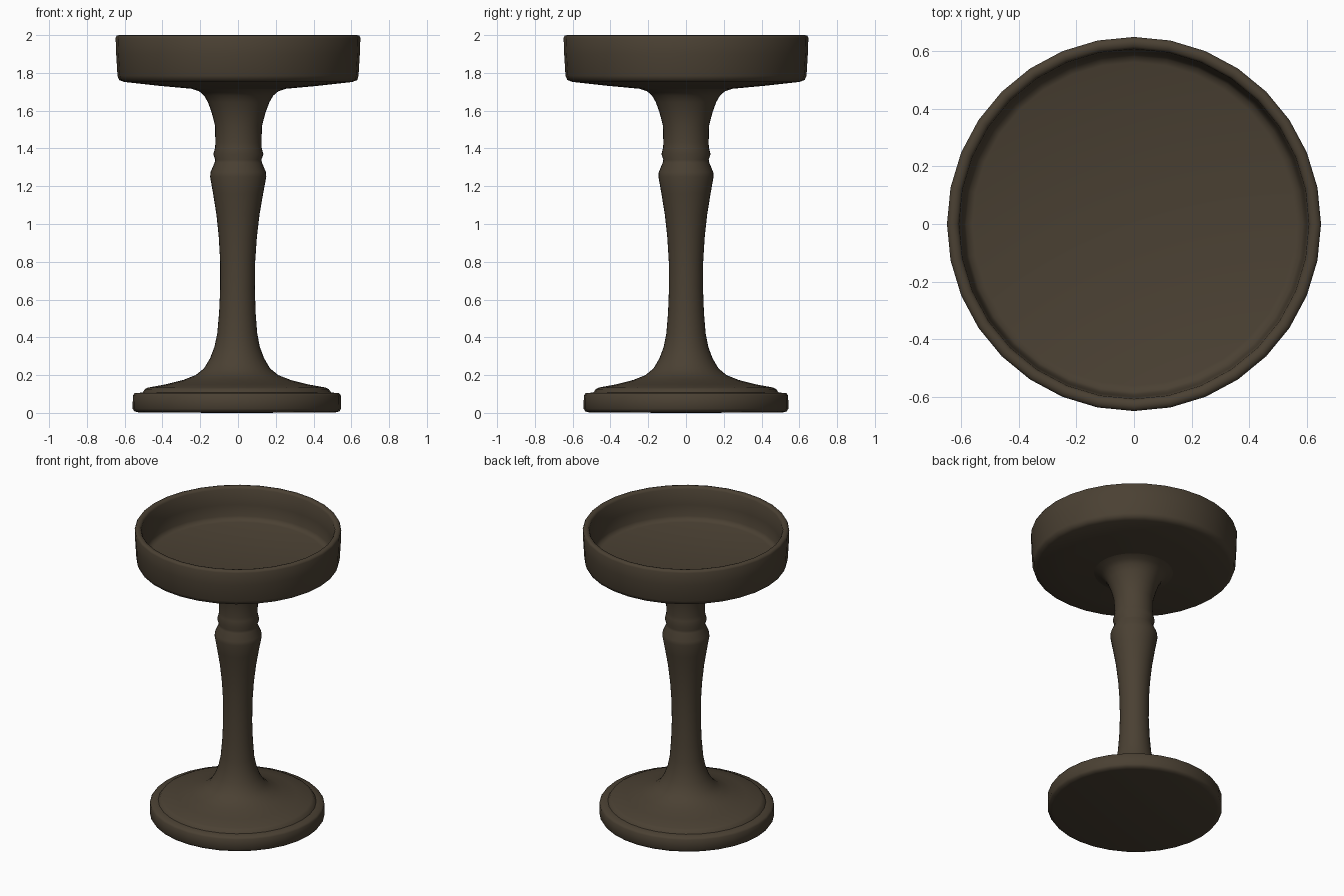
import bpy
import bmesh
from math import cos, sin, tau, radians

SIDES = 32

if "Cube" in bpy.data.objects:
    bpy.data.objects.remove(bpy.data.objects["Cube"])

# Single dark wood colour
wood = bpy.data.materials.new("dark_brown_wood")
wood.use_nodes = True
colour = (0.069, 0.052, 0.033, 1)
wood.diffuse_color = colour
bsdf = wood.node_tree.nodes["Principled BSDF"]
bsdf.inputs["Base Color"].default_value = colour
bsdf.inputs["Roughness"].default_value = 0.7


def lathe(name, profile, shift, stretch):
    """Turn an (r, z) profile about z; shift and stretch in x run from its first to its last point."""
    bm = bmesh.new()
    rings = []
    z_first, z_last = profile[0][1], profile[-1][1]
    for r, z in profile:
        t = (z - z_first) / (z_last - z_first)
        t = min(max(t, 0), 1)
        dx = shift[0] + (shift[1] - shift[0]) * t
        sx = stretch[0] + (stretch[1] - stretch[0]) * t
        if r == 0:
            rings.append([bm.verts.new((dx, 0, z))] * SIDES)
        else:
            rings.append([bm.verts.new((dx + r * sx * cos(tau * i / SIDES),
                                        r * sin(tau * i / SIDES), z))
                          for i in range(SIDES)])
    for low, high in zip(rings, rings[1:]):
        for i in range(SIDES):
            j = (i + 1) % SIDES
            corners = [low[i], low[j], high[j], high[i]]
            bm.faces.new(list(dict.fromkeys(corners)))
    mesh = bpy.data.meshes.new(name)
    bm.to_mesh(mesh)
    bm.free()
    mesh.materials.append(wood)
    obj = bpy.data.objects.new(name, mesh)
    bpy.context.collection.objects.link(obj)
    bpy.ops.object.select_all(action="DESELECT")
    obj.select_set(True)
    bpy.context.view_layer.objects.active = obj
    bpy.ops.object.shade_smooth_by_angle(angle=radians(60))


# Round foot plate
lathe("foot_plate", [
    (0, 0), (0.51, 0.002), (0.533, 0.008), (0.542, 0.022), (0.541, 0.092),
    (0.532, 0.104), (0.49, 0.108)],
    shift=(-0.006, -0.006), stretch=(1.018, 1.018))

# Turned stem, rising from a small step and flaring into the dish
lathe("stem", [
    (0.49, 0.108), (0.478, 0.126), (0.462, 0.134), (0.37, 0.151), (0.28, 0.174),
    (0.215, 0.2), (0.172, 0.235), (0.14, 0.29), (0.118, 0.35), (0.104, 0.42),
    (0.095, 0.53), (0.09, 0.66), (0.091, 0.8), (0.099, 0.93), (0.112, 1.05),
    (0.13, 1.16), (0.146, 1.25), (0.144, 1.275), (0.123, 1.325), (0.12, 1.34),
    (0.13, 1.37), (0.121, 1.405), (0.12, 1.43), (0.122, 1.52), (0.14, 1.59),
    (0.16, 1.645), (0.18, 1.68), (0.205, 1.702), (0.245, 1.716)],
    shift=(-0.006, 0.004), stretch=(1.018, 1.018))

# Deep-floored dish with a rounded rim
lathe("dish", [
    (0.245, 1.716), (0.42, 1.732), (0.6, 1.752), (0.628, 1.762), (0.638, 1.785),
    (0.645, 1.9), (0.648, 1.985), (0.642, 1.997), (0.628, 2.0), (0.614, 1.997),
    (0.606, 1.985), (0.599, 1.88), (0.592, 1.805), (0.582, 1.785), (0.56, 1.777),
    (0, 1.774)],
    shift=(0.004, 0), stretch=(1.018, 1.0))
